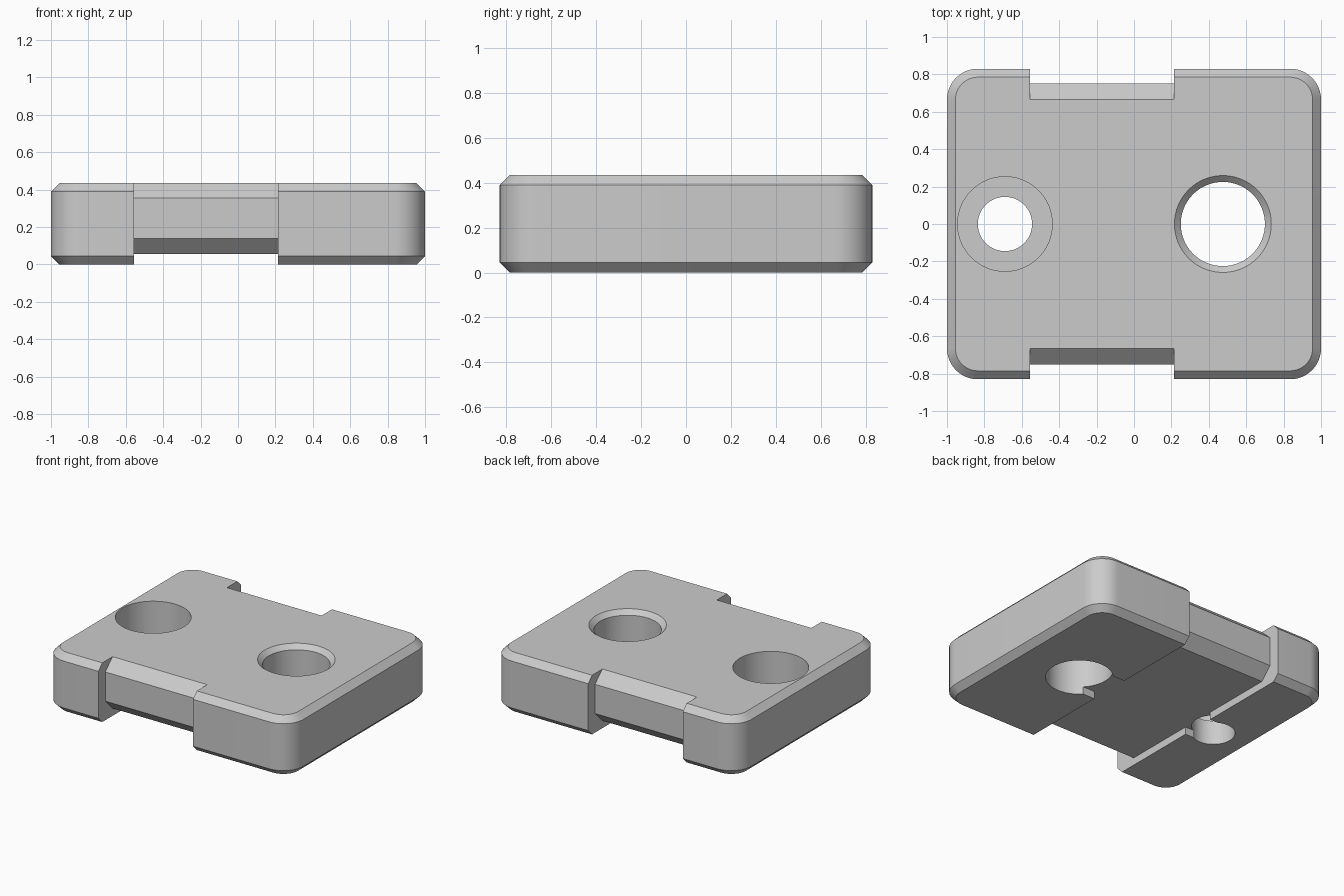
import bpy, bmesh, math

cube = bpy.data.objects.get("Cube")
if cube:
    bpy.data.objects.remove(cube, do_unlink=True)

HX, HY, H = 1.0, 0.83, 0.435        # half length, half width, thickness
CHAMFER, CORNER = 0.045, 0.165
X0, X1 = -0.555, 0.215              # ends of the strap channel
FLOOR = 0.055                       # channel depth under the plate

grey = bpy.data.materials.new("grey")
grey.use_nodes = True
colour = (0.6, 0.6, 0.6, 1)
grey.diffuse_color = colour
grey.node_tree.nodes["Principled BSDF"].inputs["Base Color"].default_value = colour


def loft(name, rings):
    """Closed solid through matching rings of points."""
    bm = bmesh.new()
    loops = [[bm.verts.new(p) for p in ring] for ring in rings]
    n = len(loops[0])
    for a, b in zip(loops, loops[1:]):
        for i in range(n):
            j = (i + 1) % n
            bm.faces.new((a[i], a[j], b[j], b[i]))
    bm.faces.new(loops[0][::-1])
    bm.faces.new(loops[-1])
    bmesh.ops.recalc_face_normals(bm, faces=bm.faces[:])
    mesh = bpy.data.meshes.new(name)
    bm.to_mesh(mesh)
    bm.free()
    mesh.materials.append(grey)
    ob = bpy.data.objects.new(name, mesh)
    bpy.context.collection.objects.link(ob)
    return ob


def rounded_ring(inset, z, steps=12):
    r = CORNER - inset
    pts = []
    for k, (sx, sy) in enumerate(((1, 1), (-1, 1), (-1, -1), (1, -1))):
        for s in range(steps + 1):
            a = math.pi / 2 * (k + s / steps)
            pts.append((sx * (HX - CORNER) + r * math.cos(a),
                        sy * (HY - CORNER) + r * math.sin(a), z))
    return pts


def round_cutter(name, x, profile, n=64):
    return loft(name, [[(x + r * math.cos(2 * math.pi * i / n),
                         r * math.sin(2 * math.pi * i / n), z) for i in range(n)]
                       for r, z in profile])


def box_cutter(name, xa, xb, half_y, za, zb):
    section = ((-half_y, za), (half_y, za), (half_y, zb), (-half_y, zb))
    return loft(name, [[(x, y, z) for y, z in section] for x in (xa, xb)])


# Rounded plate with chamfered top and bottom rims
plate = loft("mounting_plate", [rounded_ring(CHAMFER, 0), rounded_ring(0, CHAMFER),
                                rounded_ring(0, H - CHAMFER), rounded_ring(CHAMFER, H)])

# Strap channel that wraps under the plate and up both edges
half = [(1, -0.1), (1, 0.505), (0.59, 0.505), (0.75, 0.355), (0.75, 0.14), (0.665, FLOOR)]
section = half + [(-y, z) for y, z in reversed(half)]
cutters = [loft("channel_cutter", [[(x, y, z) for y, z in section] for x in (X0, X1)])]

# Counterbored screw hole and chamfered large hole
cutters.append(round_cutter("screw_hole_cutter", -0.69,
                            [(0.145, -0.1), (0.145, 0.18), (0.253, 0.18), (0.253, 0.6)]))
cutters.append(round_cutter("large_hole_cutter", 0.475,
                            [(0.225, -0.1), (0.225, H - 0.033), (0.259, H), (0.259, 0.6)]))

# Shallow slots joining the holes to the channel
cutters.append(box_cutter("screw_slot_cutter", -0.69, X0 + 0.05, 0.127, -0.1, FLOOR))
cutters.append(box_cutter("large_slot_cutter", X1 - 0.05, 0.475, 0.155, -0.1, FLOOR))

bpy.ops.object.select_all(action='DESELECT')
plate.select_set(True)
bpy.context.view_layer.objects.active = plate
for cutter in cutters:
    cutter.hide_render = True
    mod = plate.modifiers.new(cutter.name, 'BOOLEAN')
    mod.operation, mod.solver, mod.object = 'DIFFERENCE', 'EXACT', cutter
    bpy.ops.object.modifier_apply(modifier=mod.name)
    bpy.data.objects.remove(cutter, do_unlink=True)

bpy.ops.object.shade_smooth_by_angle(angle=math.radians(30))
